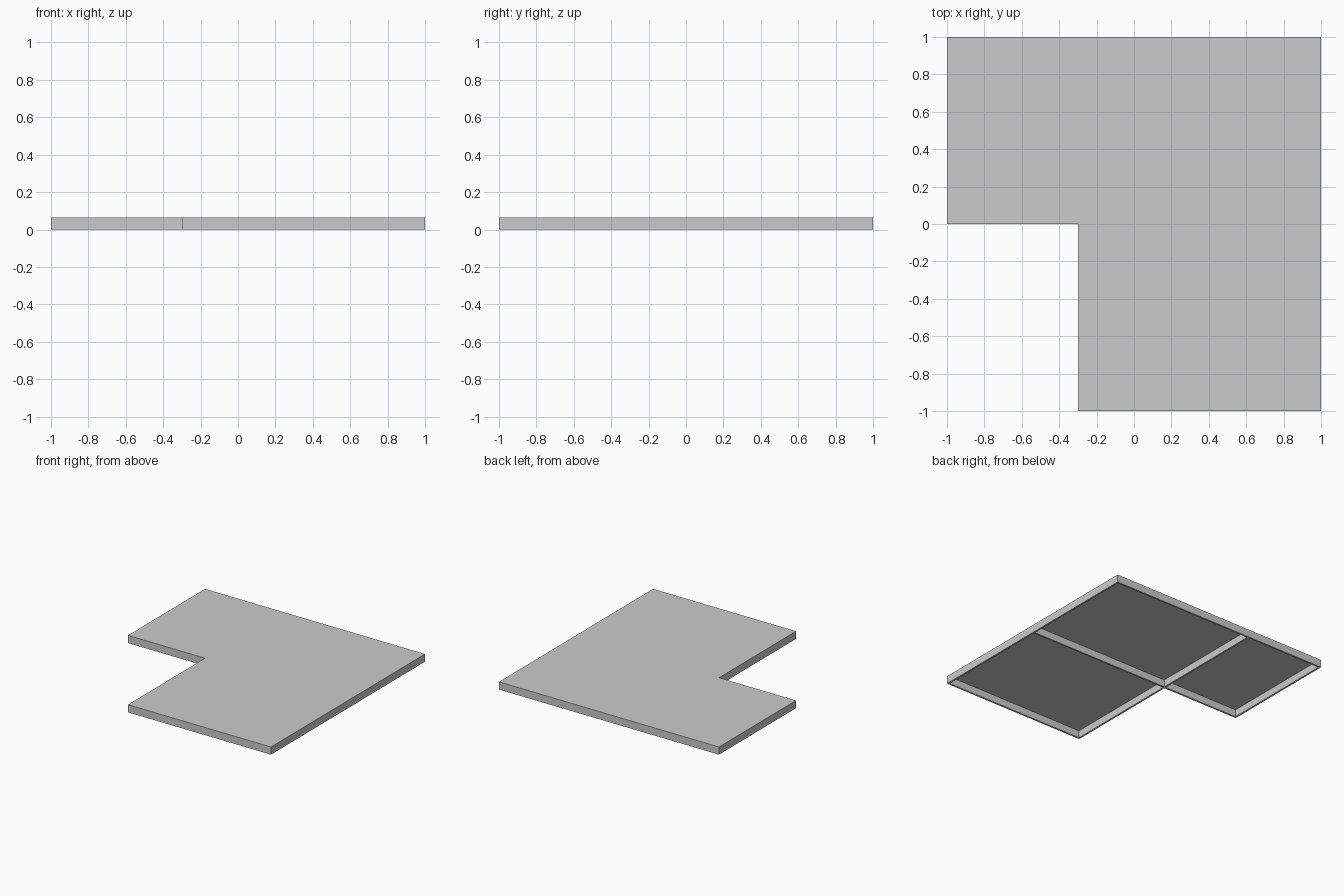
import bpy, bmesh

if "Cube" in bpy.data.objects:
    bpy.data.objects.remove(bpy.data.objects["Cube"])

H = 0.063     # overall height
SKIN = 0.004  # top sheet thickness
T = 0.015     # rim and rib thickness
NX, NY = -0.3, 0.0  # inner corner of the L


def prism(name, outline, z0, z1):
    """Extrude a flat outline between two heights."""
    bm = bmesh.new()
    face = bm.faces.new([bm.verts.new((x, y, z0)) for x, y in outline])
    ext = bmesh.ops.extrude_face_region(bm, geom=[face])
    verts = [v for v in ext["geom"] if isinstance(v, bmesh.types.BMVert)]
    bmesh.ops.translate(bm, verts=verts, vec=(0, 0, z1 - z0))
    bmesh.ops.recalc_face_normals(bm, faces=bm.faces)
    mesh = bpy.data.meshes.new(name)
    bm.to_mesh(mesh)
    bm.free()
    obj = bpy.data.objects.new(name, mesh)
    bpy.context.collection.objects.link(obj)
    return obj


def rect(x0, x1, y0, y1):
    return [(x0, y0), (x1, y0), (x1, y1), (x0, y1)]


# L-shaped solid slab
slab = prism("platform", [(-1, NY), (NX, NY), (NX, -1), (1, -1), (1, 1), (-1, 1)], 0, H)

# Three bays hollowed from below, leaving the rim and two ribs
bays = {
    "bay_front": rect(NX + T, 1 - T, -1 + T, NY),
    "bay_back": rect(NX + T, 1 - T, NY + T, 1 - T),
    "bay_left": rect(-1 + T, NX, NY + T, 1 - T),
}
for name, outline in bays.items():
    cutter = prism(name + "_cutter", outline, -0.1, H - SKIN)
    cutter.hide_render = True
    cutter.hide_set(True)
    mod = slab.modifiers.new(name, 'BOOLEAN')
    mod.operation = 'DIFFERENCE'
    mod.solver = 'EXACT'
    mod.object = cutter
